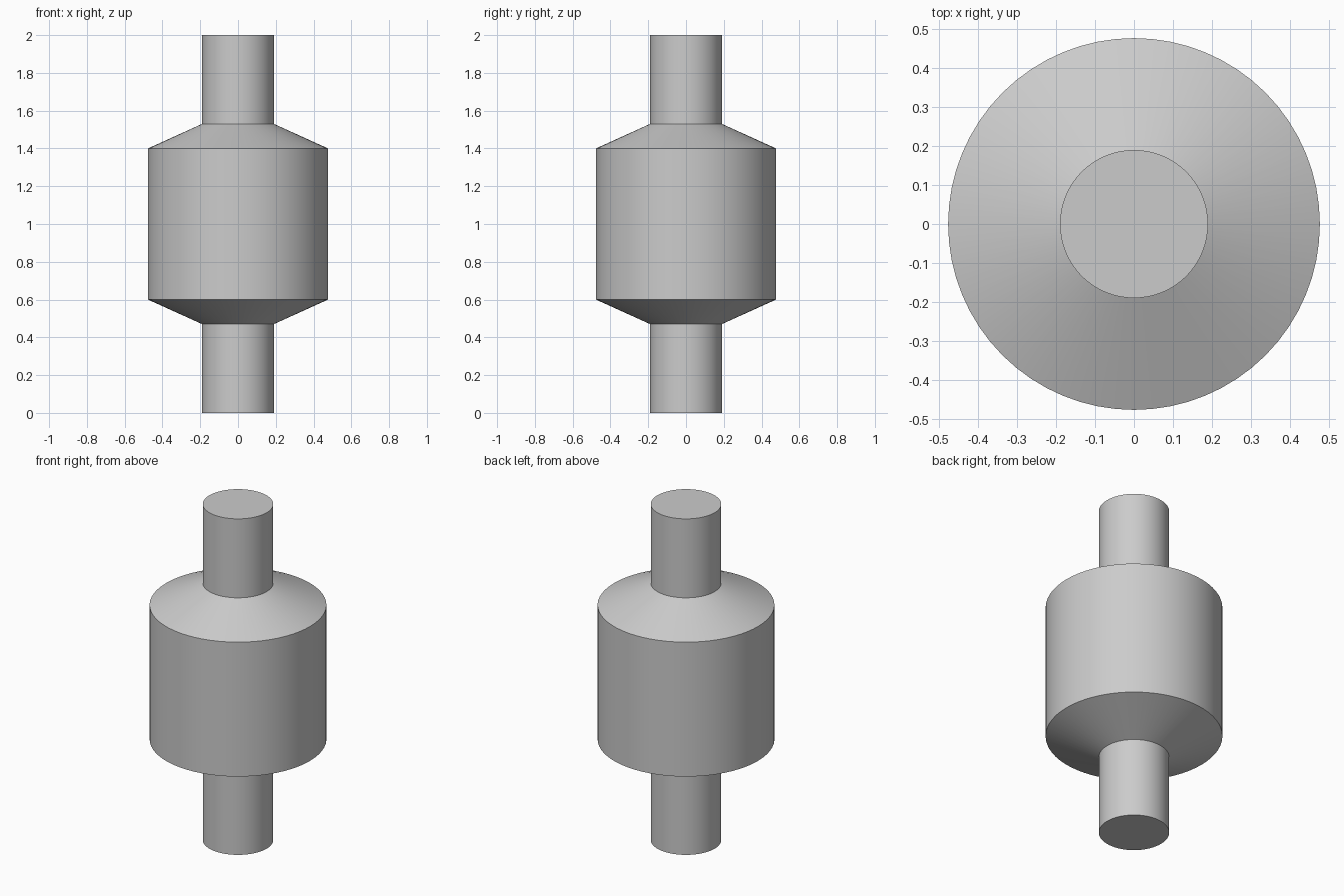
import bpy
import bmesh
from math import cos, sin, tau, radians

cube = bpy.data.objects.get("Cube")
if cube:
    bpy.data.objects.remove(cube, do_unlink=True)

SIDES = 64
PIPE_R, BODY_R = 0.19, 0.477
PIPE_END, SHOULDER, HEIGHT = 0.47, 0.6, 2.0

# One grey metal for every part
metal = bpy.data.materials.new("grey_metal")
metal.use_nodes = True
grey = (0.6, 0.6, 0.6, 1)
metal.diffuse_color = grey
metal.node_tree.nodes["Principled BSDF"].inputs["Base Color"].default_value = grey


def lathe(name, profile, cap_bottom=False, cap_top=False):
    """Revolve (radius, height) points around z, with optional end caps."""
    bm = bmesh.new()
    rings = [[bm.verts.new((r * cos(tau * i / SIDES), r * sin(tau * i / SIDES), z))
              for i in range(SIDES)] for r, z in profile]
    for low, high in zip(rings, rings[1:]):
        for i in range(SIDES):
            j = (i + 1) % SIDES
            bm.faces.new((low[i], low[j], high[j], high[i]))
    if cap_bottom:
        bm.faces.new(rings[0][::-1])
    if cap_top:
        bm.faces.new(rings[-1])
    mesh = bpy.data.meshes.new(name)
    bm.to_mesh(mesh)
    bm.free()
    mesh.materials.append(metal)
    obj = bpy.data.objects.new(name, mesh)
    bpy.context.collection.objects.link(obj)
    return obj


# Wide drum with conical shoulders, and a capped pipe at each end
parts = [
    lathe("drum_body", [(PIPE_R, PIPE_END), (BODY_R, SHOULDER),
                        (BODY_R, HEIGHT - SHOULDER), (PIPE_R, HEIGHT - PIPE_END)]),
    lathe("lower_pipe", [(PIPE_R, 0), (PIPE_R, PIPE_END)], cap_bottom=True),
    lathe("upper_pipe", [(PIPE_R, HEIGHT - PIPE_END), (PIPE_R, HEIGHT)], cap_top=True),
]

# Smooth round walls, crisp rims
bpy.ops.object.select_all(action='DESELECT')
for part in parts:
    part.select_set(True)
bpy.context.view_layer.objects.active = parts[0]
bpy.ops.object.shade_smooth_by_angle(angle=radians(30))
